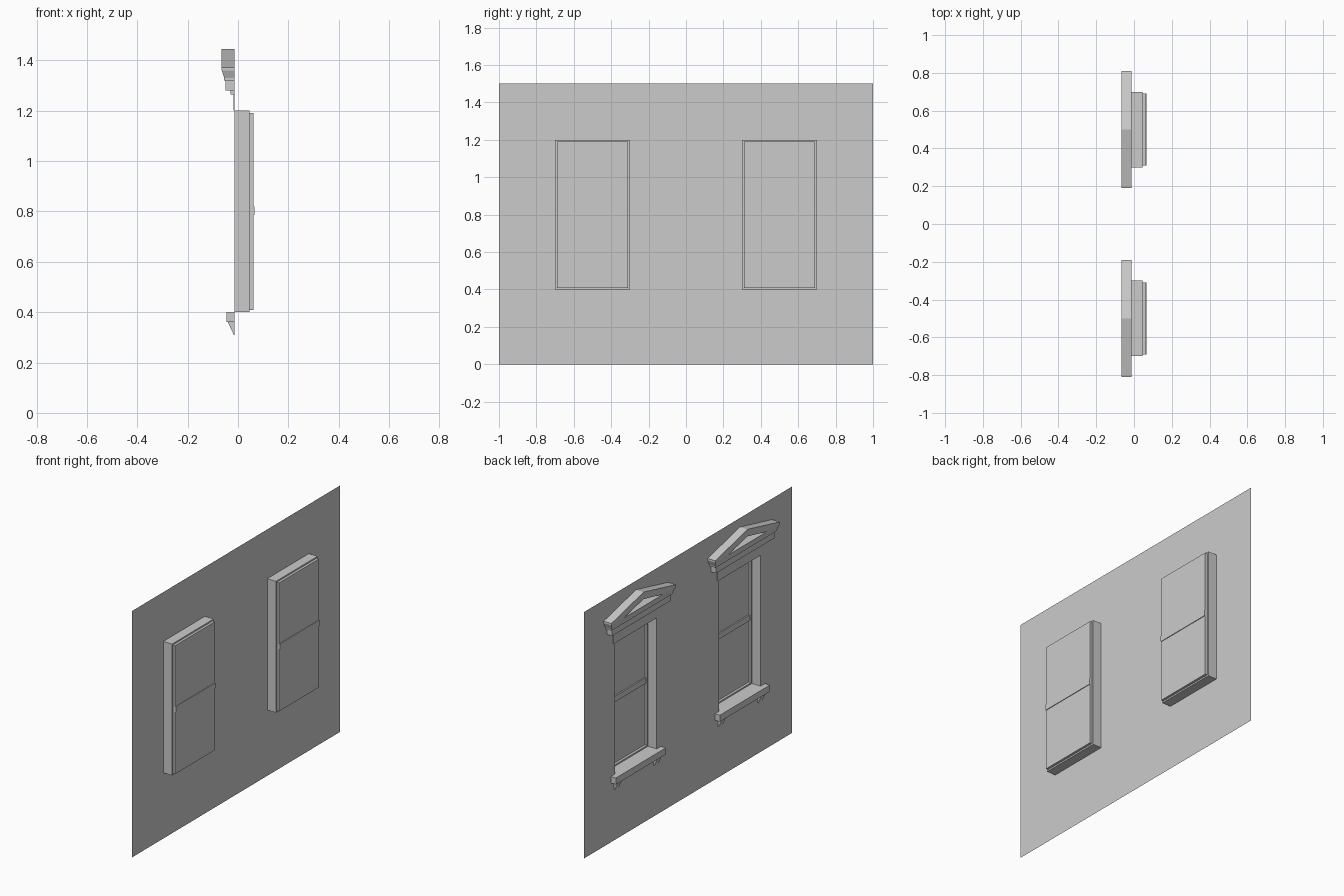
import bpy
import bmesh

cube = bpy.data.objects.get("Cube")
if cube:
    bpy.data.objects.remove(cube, do_unlink=True)

stone = bpy.data.materials.new("plain_grey")
stone.use_nodes = True
grey = (0.6, 0.6, 0.6, 1)
stone.diffuse_color = grey
stone.node_tree.nodes["Principled BSDF"].inputs["Base Color"].default_value = grey

WALL = -0.013          # wall plane; the outside faces -x
CENTRES = {"right": -0.5, "left": 0.5}
HALF, LOW, HIGH = 0.2, 0.4, 1.2


def finish(name, bm):
    mesh = bpy.data.meshes.new(name)
    bm.to_mesh(mesh)
    bm.free()
    mesh.materials.append(stone)
    obj = bpy.data.objects.new(name, mesh)
    bpy.context.collection.objects.link(obj)
    return obj


def loft(name, rings, outward=True, cap=True, close=False):
    """Join equal rings of points into a shell, capped at the last ring."""
    bm = bmesh.new()
    loops = [[bm.verts.new(p) for p in ring] for ring in rings]
    for a, b in zip(loops, loops[1:]):
        for i in range(len(a)):
            j = (i + 1) % len(a)
            bm.faces.new((a[i], a[j], b[j], b[i]))
    if cap:
        bm.faces.new(loops[-1])
    if close:
        bm.faces.new(loops[0][::-1])
    bmesh.ops.recalc_face_normals(bm, faces=bm.faces)
    if not outward:
        bmesh.ops.reverse_faces(bm, faces=bm.faces)
    return finish(name, bm)


def rect(x, cy, half, low, high):
    return [(x, cy - half, low), (x, cy + half, low),
            (x, cy + half, high), (x, cy - half, high)]


def moulding(name, cy, low, high, x_low, x_high, half_low, half_high):
    """Block on the wall whose depth and width vary from bottom to top."""
    outline = [(-half_low, low, x_low), (half_low, low, x_low),
               (half_high, high, x_high), (-half_high, high, x_high)]
    loft(name, [[(WALL, cy + y, z) for y, z, x in outline],
                [(x, cy + y, z) for y, z, x in outline]])


# Wall sheet with two openings
bm = bmesh.new()
ys = [-1, -0.7, -0.3, 0.3, 0.7, 1]
zs = [0, LOW, HIGH, 1.5]
grid = [[bm.verts.new((WALL, y, z)) for z in zs] for y in ys]
for i in range(5):
    for k in range(3):
        if not (i in (1, 3) and k == 1):
            bm.faces.new((grid[i][k], grid[i][k + 1],
                          grid[i + 1][k + 1], grid[i + 1][k]))
finish("wall", bm)

# Cornice layers: bottom, top, x at bottom, x at top, half width at each
LAYERS = {
    "cornice_cove": (1.33, 1.36, -0.055, -0.065, 0.298, 0.31),
    "cornice_fillet": (1.32, 1.33, -0.055, -0.055, 0.293, 0.293),
    "frieze": (1.28, 1.32, -0.049, -0.049, 0.28, 0.28),
    "frieze_fillet": (1.265, 1.28, -0.03, -0.03, 0.25, 0.25),
    "lintel_panel": (1.2, 1.265, -0.017, -0.017, 0.22, 0.22),
}
# Raking cornice outline with an open triangle below it
GABLE = [(-0.31, 1.36), (-0.31, 1.372), (0, 1.445), (0.31, 1.372),
         (0.31, 1.36), (0.19, 1.36), (0, 1.402), (-0.19, 1.36)]

for side, cy in CENTRES.items():
    # Stepped recess ending in the pane
    steps = [(WALL, 0), (0.046, 0), (0.046, 0.009), (0.061, 0.009)]
    loft(side + "_window_recess",
         [rect(x, cy, HALF - d, LOW + d, HIGH - d) for x, d in steps],
         outward=False)

    # Meeting rail across the pane
    loft(side + "_meeting_rail",
         [rect(x, cy, HALF - 0.009, 0.785, 0.82) for x in (0.065, 0.053)],
         close=True)

    # Pediment
    loft(side + "_pediment",
         [[(x, cy + y, z) for y, z in GABLE] for x in (WALL, -0.065)])
    for name, size in LAYERS.items():
        moulding(side + "_" + name, cy, *size)

    # Sill and its two tapered brackets
    moulding(side + "_sill", cy, 0.36, LOW, -0.046, -0.046, 0.24, 0.24)
    for end, offset in (("right", -0.19), ("left", 0.19)):
        moulding(f"{side}_sill_{end}_bracket", cy + offset,
                 0.31, 0.36, -0.017, -0.04, 0.02, 0.02)
